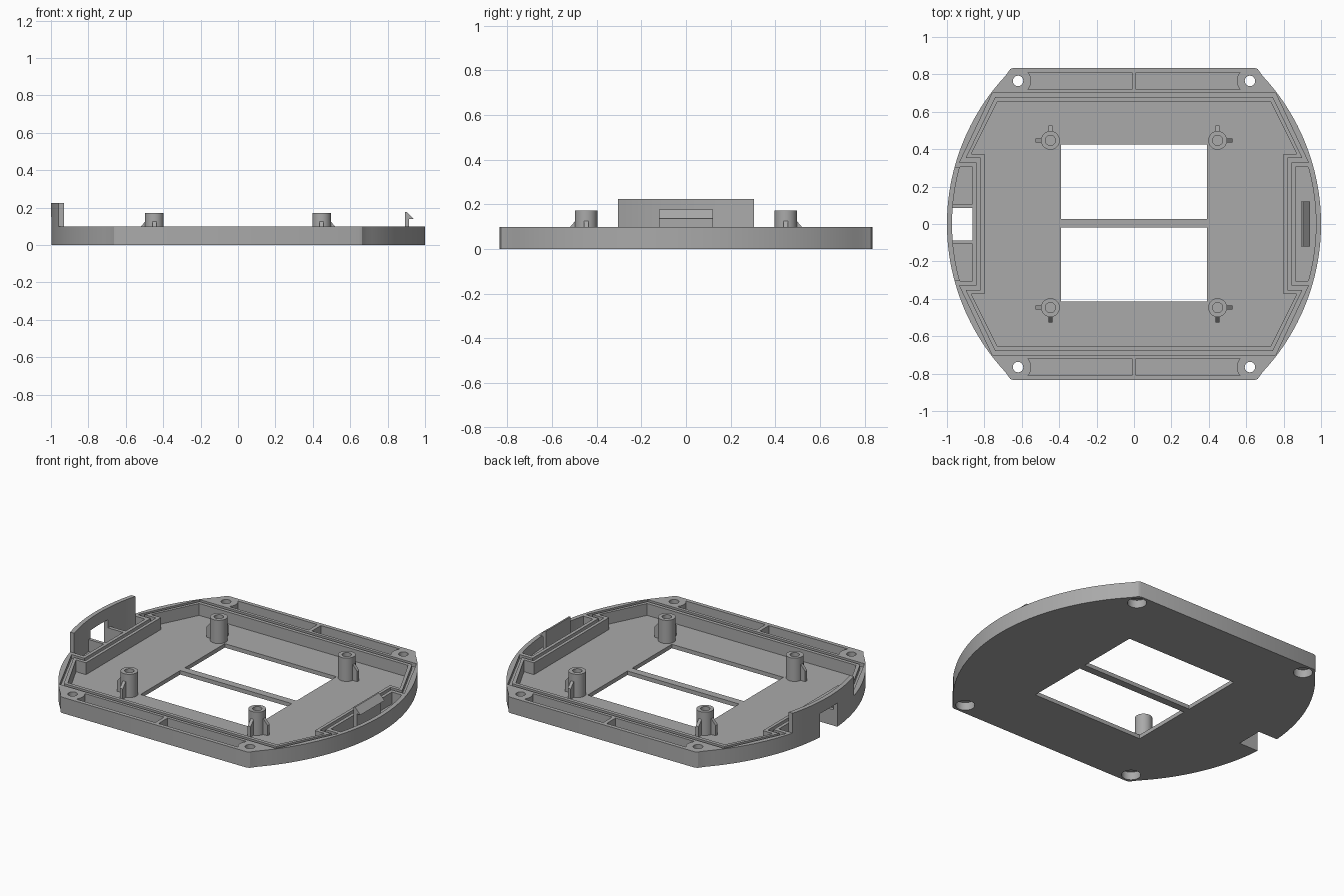
import bpy, bmesh, math

cube = bpy.data.objects.get("Cube")
if cube:
    bpy.data.objects.remove(cube, do_unlink=True)

TOP, FLOOR = 0.1, 0.025
ARC_X, ARC_R = -0.16, 1.16          # centre and radius of the bowed sides
SIGNS = [(s, t) for s in (1, -1) for t in (1, -1)]

grey = bpy.data.materials.new("plain_grey")
grey.use_nodes = True
grey.diffuse_color = (0.4, 0.4, 0.4, 1)
grey.node_tree.nodes["Principled BSDF"].inputs["Base Color"].default_value = (0.4, 0.4, 0.4, 1)


def finish(name, bm):
    bmesh.ops.recalc_face_normals(bm, faces=bm.faces)
    me = bpy.data.meshes.new(name)
    bm.to_mesh(me)
    bm.free()
    ob = bpy.data.objects.new(name, me)
    bpy.context.collection.objects.link(ob)
    me.materials.append(grey)
    return ob


def prism(name, pts, z0, z1):
    bm = bmesh.new()
    face = bm.faces.new([bm.verts.new((x, y, z0)) for x, y in pts])
    up = bmesh.ops.extrude_face_region(bm, geom=[face])["geom"]
    bmesh.ops.translate(bm, vec=(0, 0, z1 - z0),
                        verts=[v for v in up if isinstance(v, bmesh.types.BMVert)])
    return finish(name, bm)


def ring(name, outer, inner, z0, z1):
    # closed band between two loops with equal point counts
    bm = bmesh.new()
    loops = [[bm.verts.new((x, y, z)) for x, y in pts]
             for pts, z in ((outer, z0), (outer, z1), (inner, z1), (inner, z0))]
    n = len(outer)
    for k in range(4):
        a, b = loops[k], loops[(k + 1) % 4]
        for i in range(n):
            j = (i + 1) % n
            bm.faces.new((a[i], a[j], b[j], b[i]))
    return finish(name, bm)


def circle(x, y, r, n=32):
    return [(x + r * math.cos(2 * math.pi * i / n), y + r * math.sin(2 * math.pi * i / n))
            for i in range(n)]


def rect(x0, x1, y0, y1):
    return [(x0, y0), (x1, y0), (x1, y1), (x0, y1)]


def side_arc(inset, y0, y1, s=1, n=24):
    r = ARC_R - inset
    ys = [y0 + (y1 - y0) * i / n for i in range(n + 1)]
    return [(s * (ARC_X + math.sqrt(r * r - y * y)), y) for y in ys]


def cut(ob, cutters):
    for c in cutters:
        m = ob.modifiers.new("cut", "BOOLEAN")
        m.operation, m.solver, m.object = "DIFFERENCE", "EXACT", c
    bpy.context.view_layer.update()
    deps = bpy.context.evaluated_depsgraph_get()
    me = bpy.data.meshes.new_from_object(ob.evaluated_get(deps))
    ob.modifiers.clear()
    ob.data = me
    for c in cutters:
        bpy.data.objects.remove(c, do_unlink=True)


def smooth(ob):
    bpy.ops.object.select_all(action="DESELECT")
    ob.select_set(True)
    bpy.context.view_layer.objects.active = ob
    bpy.ops.object.shade_smooth_by_angle(angle=math.radians(30))


def four_way(quarter):
    # mirror a quarter outline, listed from the +x side to the +y side
    a = quarter
    b = [(-x, y) for x, y in reversed(a)]
    return a + b + [(-x, -y) for x, y in a] + [(x, -y) for x, y in reversed(b_neg(a))]


def b_neg(a):
    return [(x, y) for x, y in a]


# Tray body: bowed sides, flat ends, clipped corners
right = side_arc(0, -0.79, 0.79, n=48)
corner = [(0.673, 0.812), (0.662, 0.828), (0.645, 0.835)]
upper = corner + [(-x, y) for x, y in reversed(corner)]
left = [(-x, y) for x, y in reversed(right)]
body = prism("tray_body", right + upper + left + [(-x, -y) for x, y in upper], 0, TOP)

# Main cavity and the sealing groove around it
cavity = four_way([(0.80, 0.375), (0.87, 0.375), (0.73, 0.655)])
groove_in = four_way([(0.82, 0.353), (0.90, 0.353), (0.743, 0.678)])
groove_out = four_way([(0.842, 0.33), (0.932, 0.33), (0.757, 0.70)])
cutters = [prism("cavity", cavity, FLOOR, 0.2),
           ring("groove", groove_out, groove_in, 0.075, 0.2)]

# Two large openings in the floor
for y0, y1 in ((0.027, 0.425), (-0.415, -0.02)):
    cutters.append(prism("opening", rect(-0.39, 0.39, y0, y1), -0.1, 0.2))

# Corner screw holes with counterbores, and the end pockets between them
HX, HY, HR = 0.62, 0.765, 0.07
spread = math.asin(0.045 / HR)
for s, t in SIGNS:
    cutters.append(prism("hole", circle(s * HX, t * HY, 0.028), -0.1, 0.2))
    cutters.append(prism("counterbore", circle(s * HX, t * HY, 0.055), -0.1, 0.05))
    pts = [(0.012, HY - 0.045), (0.012, HY + 0.045)]
    for i in range(9):
        a = math.pi - spread + 2 * spread * i / 8
        pts.append((HX + HR * math.cos(a), HY + HR * math.sin(a)))
    cutters.append(prism("end_pocket", [(s * x, t * y) for x, y in pts], FLOOR, 0.2))

# Side pockets: one long on the latch side, two short beside the notch
cutters.append(prism("side_pocket", [(0.863, -0.305)] + side_arc(0.027, -0.305, 0.305)
                     + [(0.863, 0.305)], FLOOR, 0.2))
for y0, y1 in ((0.108, 0.305), (-0.305, -0.108)):
    cutters.append(prism("side_pocket", [(-0.863, y0)] + side_arc(0.027, y0, y1, -1)
                         + [(-0.863, y1)], FLOOR, 0.2))


def notch():
    return prism("notch", rect(-1.1, -0.863, -0.087, 0.085), -0.1, 0.15)


cut(body, cutters + [notch()])
smooth(body)

# Raised curved tab with the notch running up into it
tab = prism("catch_tab", side_arc(0, -0.305, 0.305, -1) + side_arc(0.027, 0.305, -0.305, -1),
            TOP, 0.225)
cut(tab, [notch()])
smooth(tab)


def slab(name, profile, half, place):
    # extrude a (run, z) profile sideways by +-half; place maps to x, y
    bm = bmesh.new()
    ends = [[bm.verts.new((*place(r, w), z)) for r, z in profile] for w in (-half, half)]
    bm.faces.new(ends[0])
    bm.faces.new(ends[1])
    for i in range(len(profile)):
        j = (i + 1) % len(profile)
        bm.faces.new((ends[0][i], ends[0][j], ends[1][j], ends[1][i]))
    return finish(name, bm)


# Hooked latch opposite the tab
slab("latch_hook", [(0.893, FLOOR), (0.915, FLOOR), (0.915, 0.138), (0.94, 0.138),
                    (0.903, 0.177), (0.893, 0.177)], 0.12, lambda r, w: (r, w))

# Four board posts, each with a blind hole and two outward fins
P = 0.447
fin = [(0.04, FLOOR), (0.08, FLOOR), (0.08, 0.09), (0.05, 0.125), (0.04, 0.125)]
for s, t in SIGNS:
    tag = ("left" if s > 0 else "right") + ("_back" if t > 0 else "_front")
    post = prism("post_" + tag, circle(s * P, t * P, 0.05), FLOOR, 0.172)
    cut(post, [prism("bore", circle(s * P, t * P, 0.027), 0.05, 0.3)])
    smooth(post)
    slab("side_fin_" + tag, fin, 0.01, lambda r, w: (s * (P + r), t * P + w))
    slab("end_fin_" + tag, fin, 0.01, lambda r, w: (s * P + w, t * (P + r)))
